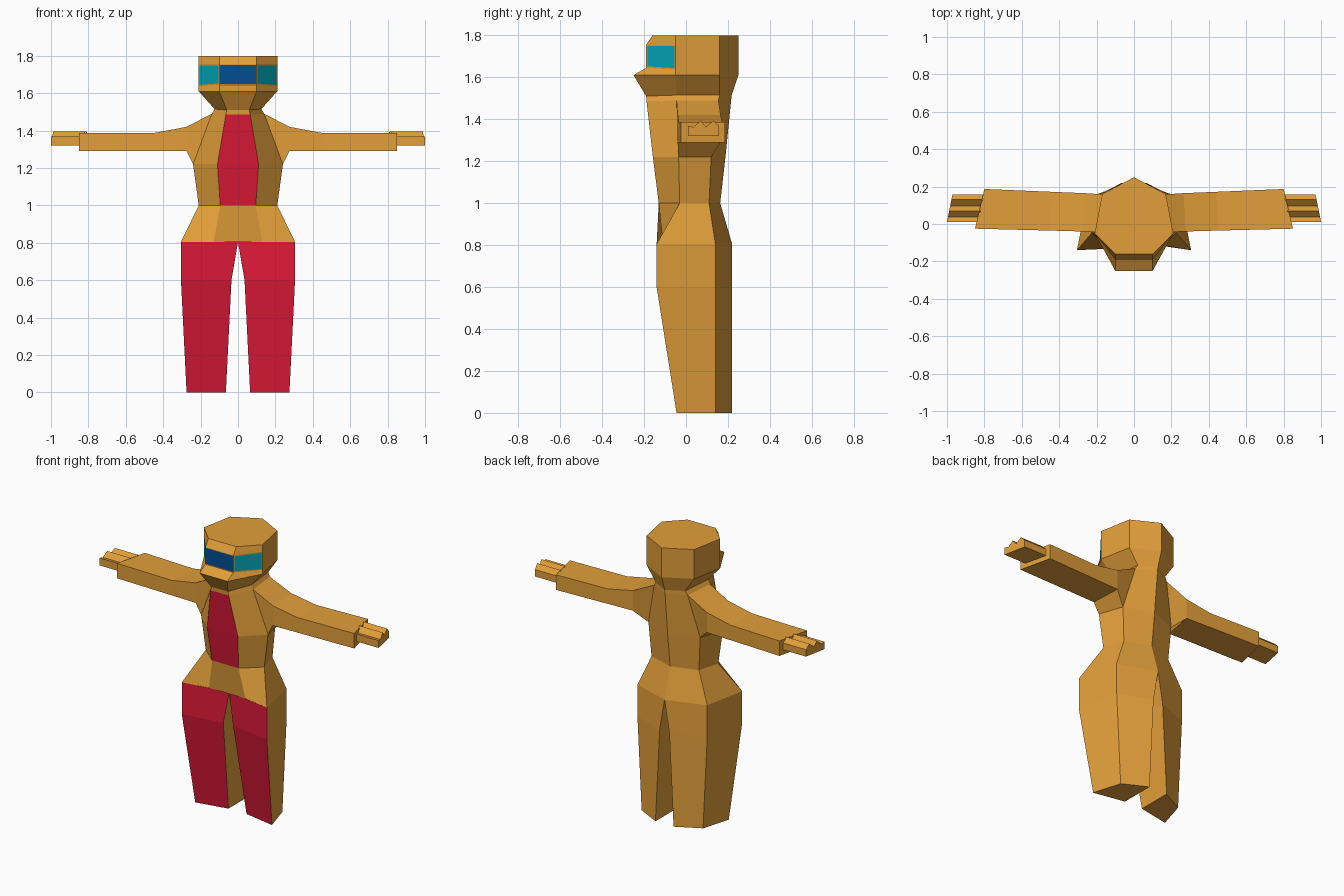
import bpy, bmesh

if "Cube" in bpy.data.objects:
    bpy.data.objects.remove(bpy.data.objects["Cube"])


def material(name, rgb):
    m = bpy.data.materials.new(name)
    m.diffuse_color = (*rgb, 1)
    m.use_nodes = True
    m.node_tree.nodes["Principled BSDF"].inputs["Base Color"].default_value = m.diffuse_color
    return m


OCHRE = material("ochre", (0.76, 0.345, 0.042))
RED = material("red", (0.74, 0.01, 0.04))
TEAL = material("teal", (0.001, 0.4, 0.52))
BLUE = material("deep_blue", (0.001, 0.075, 0.29))


def loft(name, rings, mats, cap_start=True, cap_end=True, mirror=False, paint=None):
    """Skin a list of rings; paint(bm, faces) colours faces, faces[ring][side]."""
    bm = bmesh.new()
    vs = [[bm.verts.new(p) for p in r] for r in rings]
    n = len(rings[0])
    faces = [[bm.faces.new((lo[i], lo[(i + 1) % n], hi[(i + 1) % n], hi[i]))
              for i in range(n)] for lo, hi in zip(vs, vs[1:])]
    if cap_start:
        bm.faces.new(vs[0][::-1])
    if cap_end:
        bm.faces.new(vs[-1])
    bmesh.ops.recalc_face_normals(bm, faces=bm.faces)
    if paint:
        paint(bm, faces)
    me = bpy.data.meshes.new(name)
    bm.to_mesh(me)
    bm.free()
    for m in mats:
        me.materials.append(m)
    ob = bpy.data.objects.new(name, me)
    bpy.context.collection.objects.link(ob)
    if mirror:
        ob.modifiers.new("mirror", 'MIRROR').use_mirror_merge = False
    return ob


def body_ring(front, side, rear, spine):
    """Seven-sided symmetric ring: front pair, side pair, rear pair, spine point."""
    def flip(p):
        return (-p[0], p[1], p[2])
    return [flip(front), front, side, rear, (0, *spine), flip(rear), flip(side)]


# Torso, with the red chest panel on its front and openings where the arms join
def finish_torso(bm, faces):
    for band in (1, 2):
        faces[band][0].material_index = 1
    bmesh.ops.delete(bm, geom=[faces[2][2], faces[2][5]], context='FACES_ONLY')


torso_rings = [
    body_ring((.13, -.11, .805), (.305, -.14, .805), (.25, .14, .805), (.22, .805)),
    body_ring((.095, -.13, 1.0), (.21, -.03, 1.0), (.17, .11, 1.0), (.163, 1.0)),
    body_ring((.11, -.158, 1.22), (.24, -.035, 1.22), (.185, .12, 1.22), (.188, 1.22)),
    body_ring((.065, -.188, 1.485), (.14, -.045, 1.49), (.12, .155, 1.49), (.215, 1.49)),
    body_ring((.06, -.19, 1.51), (.125, -.045, 1.515), (.105, .16, 1.515), (.218, 1.515)),
]
loft("torso", torso_rings, [OCHRE, RED], False, False, paint=finish_torso)


# Head, with inset visor windows on the three front faces
def paint_visor(bm, faces):
    for side, mat in ((0, 2), (1, 1), (6, 1)):
        f = faces[2][side]
        bmesh.ops.inset_individual(bm, faces=[f], thickness=.006 if side == 0 else .01)
        f.material_index = mat


head_rings = [
    torso_rings[-1],
    body_ring((.1, -.25, 1.61), (.21, -.05, 1.61), (.17, .16, 1.61), (.25, 1.61)),
    body_ring((.1, -.19, 1.645), (.21, -.05, 1.637), (.17, .16, 1.637), (.25, 1.637)),
    body_ring((.1, -.19, 1.755), (.21, -.05, 1.755), (.17, .16, 1.755), (.25, 1.755)),
    body_ring((.1, -.16, 1.8), (.21, -.05, 1.8), (.17, .16, 1.8), (.25, 1.8)),
]
loft("head", head_rings, [OCHRE, TEAL, BLUE], cap_start=False, paint=paint_visor)


# Legs, red on the front
def paint_leg(bm, faces):
    for band in faces:
        band[0].material_index = 1


def leg_ring(z, inner, outer, y_front, y_inner):
    return [(inner, y_inner, z), (outer, y_front, z), (outer - .055, .14, z), (inner, .22, z)]


loft("legs", [leg_ring(0, .065, .275, -.045, -.005),
              leg_ring(.6, .035, .305, -.14, -.1),
              leg_ring(.805, 0, .305, -.14, -.09)],
     [OCHRE, RED], cap_end=False, mirror=True, paint=paint_leg)


# Arms, growing from the torso openings, with slanted cuffs
def arm_ring(x_front, x_back, y_front, y_back, bottom, top):
    return [(x_front, y_front, bottom), (x_back, y_back, bottom),
            (x_back, y_back, top), (x_front, y_front, top)]


low, high = torso_rings[2], torso_rings[3]
loft("arms", [[low[2], low[3], high[3], high[2]],
              arm_ring(.275, .265, -.04, .165, 1.29, 1.42),
              arm_ring(.45, .44, -.035, .172, 1.29, 1.387),
              arm_ring(.85, .8, -.025, .187, 1.29, 1.387)],
     [OCHRE], cap_start=False, mirror=True)

# Hands: ridged finger profile swept outward
hand_profile = [(.01, 1.32), (.01, 1.368), (.037, 1.363), (.07, 1.394),
                (.095, 1.363), (.13, 1.394), (.158, 1.365), (.158, 1.32)]
loft("hands", [[(.835 - .2 * y, y, z) for y, z in hand_profile],
               [(1.0 - .2 * (y - .01), y, z) for y, z in hand_profile]],
     [OCHRE], mirror=True)
